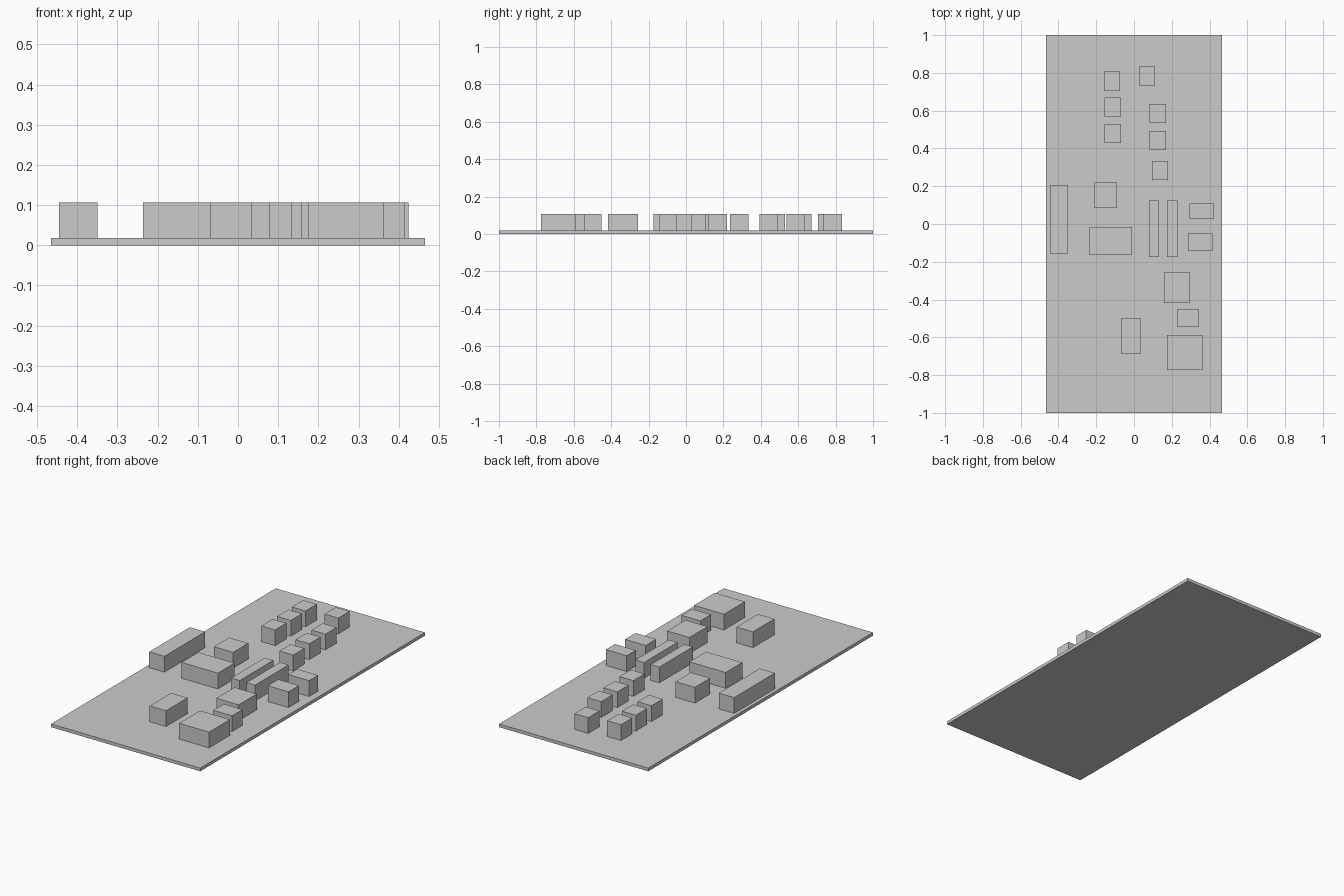
import bpy

if "Cube" in bpy.data.objects:
    bpy.data.objects.remove(bpy.data.objects["Cube"])

BASE_TOP = 0.018
ROOF = 0.107


def box(name, x0, x1, y0, y1, z0=BASE_TOP, z1=ROOF):
    bpy.ops.mesh.primitive_cube_add(
        size=1, location=((x0 + x1) / 2, (y0 + y1) / 2, (z0 + z1) / 2))
    ob = bpy.context.object
    ob.name = name
    ob.scale = (x1 - x0, y1 - y0, z1 - z0)
    bpy.ops.object.transform_apply(location=False, rotation=False, scale=True)
    return ob


# Ground slab
box("ground_slab", -0.465, 0.465, -1, 1, 0, BASE_TOP)

# Identical small houses along the street (centres)
houses = [(-0.117, 0.757), (-0.113, 0.62), (-0.113, 0.48),
          (0.069, 0.783), (0.126, 0.586), (0.126, 0.443), (0.137, 0.284)]
for i, (x, y) in enumerate(houses, 1):
    box(f"small_house_{i}", x - 0.043, x + 0.043, y - 0.05, y + 0.05)

# Pair of long narrow blocks
for i, x in enumerate((0.106, 0.202), 1):
    box(f"narrow_block_{i}", x - 0.027, x + 0.027, -0.175, 0.124)

# Larger individual buildings
box("long_west_building", -0.445, -0.35, -0.155, 0.207)
box("square_building", -0.21, -0.09, 0.085, 0.22)
box("wide_building", -0.236, -0.01, -0.165, -0.016)
box("east_building_north", 0.294, 0.424, 0.027, 0.108)
box("east_building_south", 0.286, 0.415, -0.143, -0.05)
box("south_building_north", 0.158, 0.297, -0.418, -0.257)
box("south_building_middle", 0.228, 0.345, -0.546, -0.453)
box("south_building_large", 0.175, 0.362, -0.774, -0.588)
box("south_west_building", -0.068, 0.034, -0.689, -0.498)
